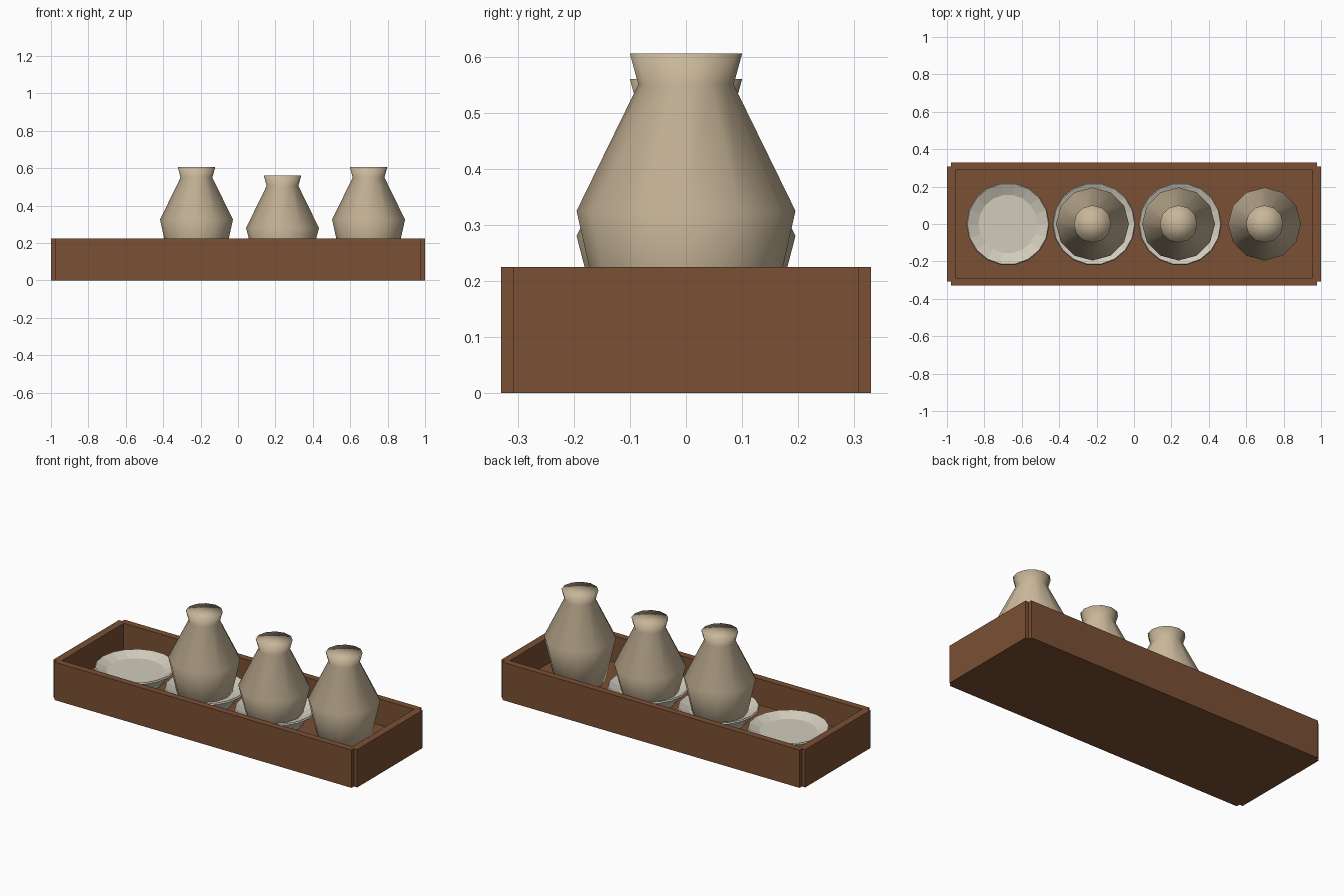
import bpy
import bmesh
import math
from mathutils import Vector

if "Cube" in bpy.data.objects:
    bpy.data.objects.remove(bpy.data.objects["Cube"], do_unlink=True)


def make_material(name, rgb):
    mat = bpy.data.materials.new(name)
    mat.use_nodes = True
    mat.diffuse_color = (*rgb, 1)
    shader = mat.node_tree.nodes["Principled BSDF"]
    shader.inputs["Base Color"].default_value = (*rgb, 1)
    shader.inputs["Roughness"].default_value = 0.8
    return mat


wood = make_material("brown wood", (0.195, 0.08, 0.034))
clay = make_material("tan clay", (0.58, 0.47, 0.32))
glaze = make_material("cream glaze", (0.64, 0.60, 0.50))


def finish(bm, name, mat, smooth=False):
    bmesh.ops.recalc_face_normals(bm, faces=bm.faces[:])
    for face in bm.faces:
        face.smooth = smooth
    mesh = bpy.data.meshes.new(name)
    bm.to_mesh(mesh)
    bm.free()
    mesh.materials.append(mat)
    obj = bpy.data.objects.new(name, mesh)
    bpy.context.collection.objects.link(obj)
    return obj


def box(name, low, high, mat):
    low, high = Vector(low), Vector(high)
    bm = bmesh.new()
    bmesh.ops.create_cube(bm, size=1)
    for v in bm.verts:
        v.co = (low + high) / 2 + v.co * (high - low)
    return finish(bm, name, mat)


def lathe(name, profile, sides, x, mat, smooth=True):
    """Spin a profile of (radius, height) points around the z axis."""
    bm = bmesh.new()
    verts = [bm.verts.new((r, 0, z)) for r, z in profile]
    edges = [bm.edges.new(pair) for pair in zip(verts, verts[1:])]
    bmesh.ops.spin(bm, geom=verts + edges, cent=(0, 0, 0), axis=(0, 0, 1),
                   angle=math.tau, steps=sides)
    bmesh.ops.remove_doubles(bm, verts=bm.verts[:], dist=0.0005)
    obj = finish(bm, name, mat, smooth)
    obj.location.x = x
    return obj


# Tray: floor slab, long walls and slightly inset end walls
HEIGHT = 0.225
box("tray_floor", (-0.97, -0.305, 0), (0.97, 0.305, 0.07), wood)
for side, label in ((-1, "front"), (1, "back")):
    y = sorted((side * 0.29, side * 0.33))
    box(label + "_wall", (-0.978, y[0], 0), (0.978, y[1], HEIGHT), wood)
for side, label in ((-1, "right"), (1, "left")):
    x = sorted((side * 0.955, side * 1.0))
    box(label + "_wall", (x[0], -0.308, 0), (x[1], 0.308, HEIGHT), wood)

# Saucers: shallow dishes resting on the tray floor
saucer = [(0, 0.065), (0.15, 0.065), (0.165, 0.09), (0.222, 0.15),
          (0.217, 0.157), (0.157, 0.13), (0, 0.13)]
for i in range(3):
    lathe(f"saucer_{i + 1}", saucer, 18, -0.674 + 0.46 * i, glaze, smooth=False)

# Jars: wide belly, narrow neck, flared and closed rim
for i, top in enumerate((0.605, 0.56, 0.605)):
    jar = [(0, 0.01), (0.125, 0.01), (0.195, top - 0.28),
           (0.085, top - 0.055), (0.1, top), (0, top)]
    lathe(f"jar_{i + 1}", jar, 12, -0.222 + 0.46 * i, clay)
